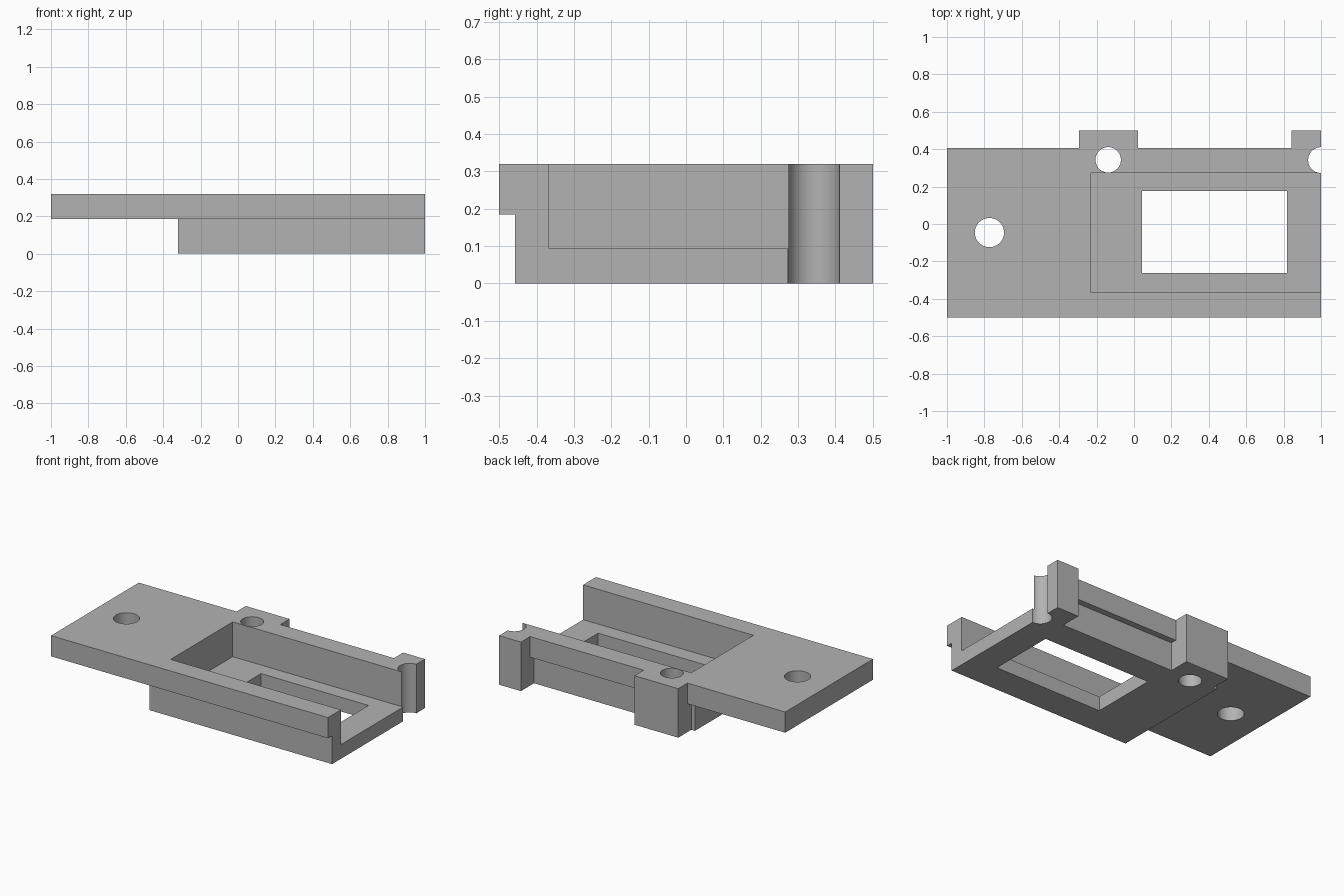
import bpy
import math

cube = bpy.data.objects.get("Cube")
if cube:
    bpy.data.objects.remove(cube, do_unlink=True)

grey = bpy.data.materials.new("plain grey")
grey.use_nodes = True
GREY = (0.45, 0.45, 0.45, 1)
grey.diffuse_color = GREY
grey.node_tree.nodes["Principled BSDF"].inputs["Base Color"].default_value = GREY


def box(name, x, y, z):
    """Box spanning the given x, y and z ranges."""
    spans = (x, y, z)
    bpy.ops.mesh.primitive_cube_add(size=1, location=[(a + b) / 2 for a, b in spans])
    ob = bpy.context.object
    ob.name = name
    ob.scale = [b - a for a, b in spans]
    bpy.ops.object.transform_apply(location=True, rotation=False, scale=True)
    ob.data.materials.append(grey)
    return ob


def drill(name, x, y, radius):
    """Vertical cylinder used to cut a hole through everything."""
    bpy.ops.mesh.primitive_cylinder_add(vertices=64, radius=radius, depth=1, location=(x, y, 0))
    ob = bpy.context.object
    ob.name = name
    ob.data.materials.append(grey)
    return ob


def combine(target, tool, operation):
    """Apply a boolean and discard the tool."""
    tool.hide_render = True
    mod = target.modifiers.new(operation.lower(), "BOOLEAN")
    mod.operation = operation
    mod.solver = "EXACT"
    mod.object = tool
    bpy.context.view_layer.objects.active = target
    bpy.ops.object.modifier_apply(modifier=mod.name)
    bpy.data.objects.remove(tool, do_unlink=True)


TOP, STEP, FLOOR = 0.32, 0.185, 0.093
BACK = 0.405

# Upper plate, narrower lower housing, and two full-height rear lugs
bracket = box("mounting_bracket", (-1, 1), (-0.5, BACK), (STEP, TOP))
solids = [
    box("lower_housing", (-0.32, 1), (-0.458, 0.365), (0, STEP + 0.05)),
    box("rear_lug", (-0.294, 0.022), (0.3, 0.5), (0, TOP)),
    box("end_lug", (0.842, 1), (0.3, 0.5), (0, TOP)),
]
for solid in solids:
    combine(bracket, solid, "UNION")

# Pocket open at the left end, window through its floor, and screw holes
cuts = [
    box("pocket_cutter", (-0.23, 1.2), (-0.367, 0.274), (FLOOR, 1)),
    box("window_cutter", (0.043, 0.819), (-0.263, 0.176), (-1, 1)),
    drill("plate_hole_cutter", -0.773, -0.046, 0.078),
    drill("lug_hole_cutter", -0.138, 0.343, 0.068),
    drill("end_groove_cutter", 1, 0.342, 0.069),
]
for cut in cuts:
    combine(bracket, cut, "DIFFERENCE")

# Smooth hole walls, crisp edges elsewhere
bpy.ops.object.select_all(action="DESELECT")
bracket.select_set(True)
bpy.context.view_layer.objects.active = bracket
bpy.ops.object.shade_smooth_by_angle(angle=math.radians(30))
